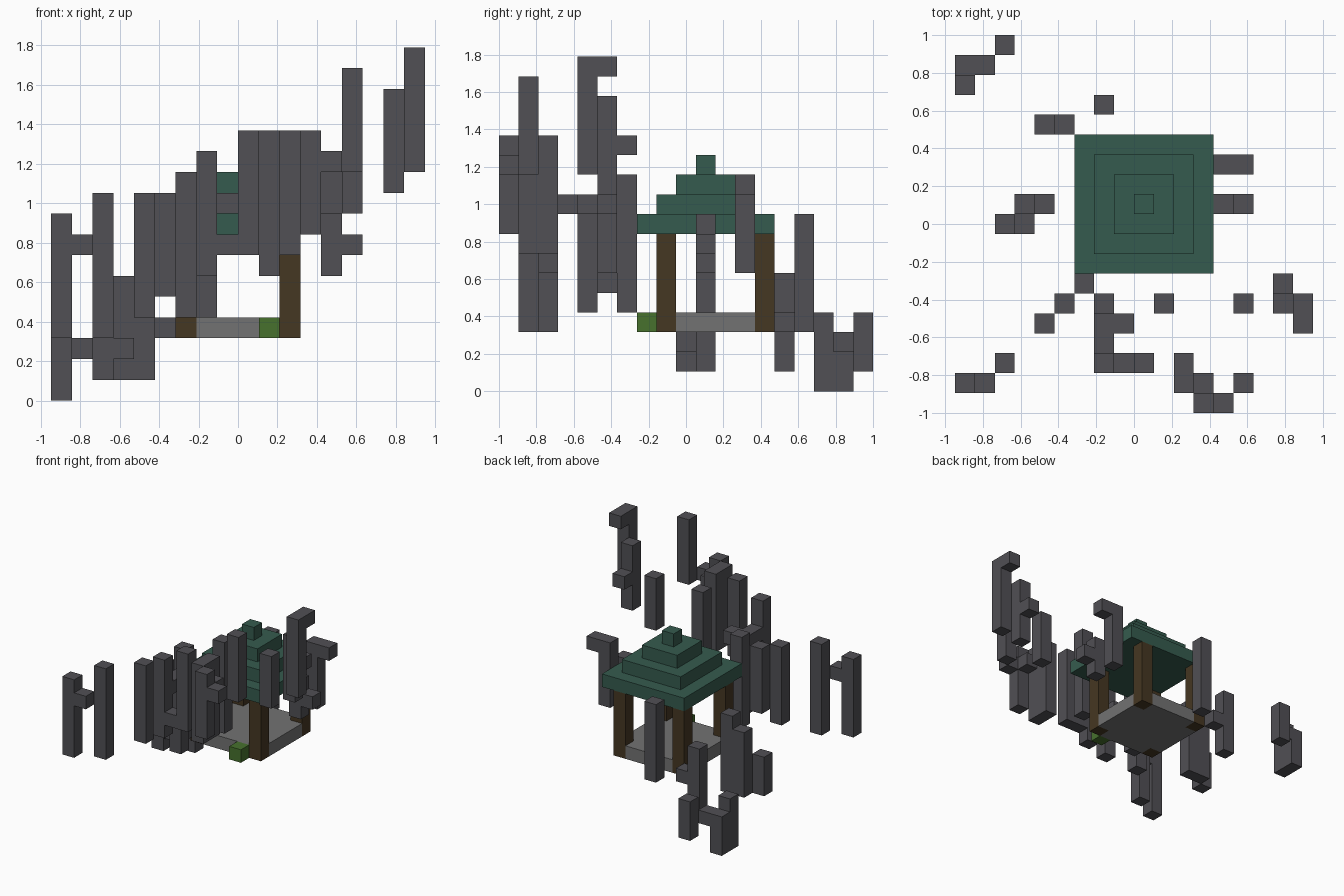
import bpy
import bmesh
from mathutils import Matrix, Vector

# The whole model sits on a block grid
UNIT = 2 / 19
ORIGIN = Vector((-9 * UNIT, -1, 0))

default_cube = bpy.data.objects.get("Cube")
if default_cube:
    bpy.data.objects.remove(default_cube, do_unlink=True)


def make_material(name, color):
    mat = bpy.data.materials.new(name)
    mat.use_nodes = True
    mat.diffuse_color = (*color, 1)
    mat.node_tree.nodes["Principled BSDF"].inputs["Base Color"].default_value = (*color, 1)
    return mat


stone = make_material("dark stone", (0.082, 0.08, 0.09))
roof_green = make_material("roof green", (0.036, 0.105, 0.077))
wood = make_material("brown wood", (0.06, 0.038, 0.016))
paving = make_material("grey paving", (0.17, 0.17, 0.17))
grass = make_material("grass green", (0.063, 0.165, 0.027))


def add_block(bm, low, high):
    """Add a box covering the grid cells from corner low to corner high."""
    low, high = Vector(low), Vector(high)
    centre = ORIGIN + (low + high) / 2 * UNIT
    size = Matrix.Diagonal((*((high - low) * UNIT), 1))
    bmesh.ops.create_cube(bm, size=1, matrix=Matrix.Translation(centre) @ size)


def build(name, blocks, material):
    """Make one flat-shaded object from a list of grid boxes."""
    bm = bmesh.new()
    for low, high in blocks:
        add_block(bm, low, high)
    mesh = bpy.data.meshes.new(name)
    bm.to_mesh(mesh)
    bm.free()
    mesh.materials.append(material)
    obj = bpy.data.objects.new(name, mesh)
    bpy.context.collection.objects.link(obj)
    return obj


def post(column, row, bottom, top):
    return (column, row, bottom), (column + 1, row + 1, top)


def arm(column, row, level):
    return post(column, row, level, level + 1)


# Stepped roof: each square tier is one block smaller on every side
tiers = [((6 + t, 7 + t, 8 + t), (13 - t, 14 - t, 9 + t)) for t in range(4)]
build("stepped_roof", tiers, roof_green)

# Corner pillars
build("corner_pillars", [post(x, y, 3, 8) for x in (6, 11) for y in (8, 13)], wood)

# Floor, left open where the pillars pass through the corners
build("pavilion_floor", [
    ((7, 8, 3), (11, 14, 4)),
    ((6, 9, 3), (7, 13, 4)),
    ((11, 9, 3), (12, 13, 4)),
], paving)

# Grass block beside the floor
build("grass_block", [arm(10, 7, 3)], grass)

# Floating stone clusters, each of upright posts joined by single-block arms
clusters = {
    "front_right_stones": [post(0, 1, 3, 9), arm(1, 1, 7), post(2, 2, 3, 10)],
    "right_diagonal_stones": [
        post(4, 4, 4, 10), post(5, 5, 5, 10), post(6, 6, 4, 11),
    ],
    "front_middle_stones": [
        post(7, 2, 6, 12), arm(8, 2, 7), post(9, 2, 7, 13), arm(7, 3, 9),
        post(7, 4, 4, 10), arm(8, 4, 9), arm(7, 5, 7),
    ],
    "front_left_stones": [
        post(11, 2, 7, 13), post(11, 1, 7, 13), arm(12, 1, 11),
        post(12, 0, 8, 13), arm(13, 0, 11),
    ],
    "front_left_tall_stone": [post(14, 1, 11, 16)],
    "front_centre_stone": [post(10, 5, 6, 13)],
    "left_short_stone": [post(14, 5, 9, 13)],
    "left_high_stones": [
        arm(16, 6, 12), post(16, 5, 10, 15), arm(17, 5, 16), post(17, 4, 11, 17),
    ],
    "left_side_front_stones": [post(13, 10, 6, 9), arm(14, 10, 7)],
    "left_side_back_stones": [post(13, 12, 6, 11), arm(14, 12, 10)],
    "right_side_stones": [
        post(4, 10, 1, 7), post(3, 10, 1, 6), arm(3, 9, 2), post(2, 9, 1, 4),
    ],
    "back_stone": [post(7, 15, 3, 9)],
    "back_right_stones": [arm(5, 14, 3), post(4, 14, 1, 6)],
    "back_corner_stones": [
        post(2, 18, 1, 4), arm(1, 17, 2), post(0, 17, 0, 3), post(0, 16, 0, 4),
    ],
}
for cluster_name, blocks in clusters.items():
    build(cluster_name, blocks, stone)
